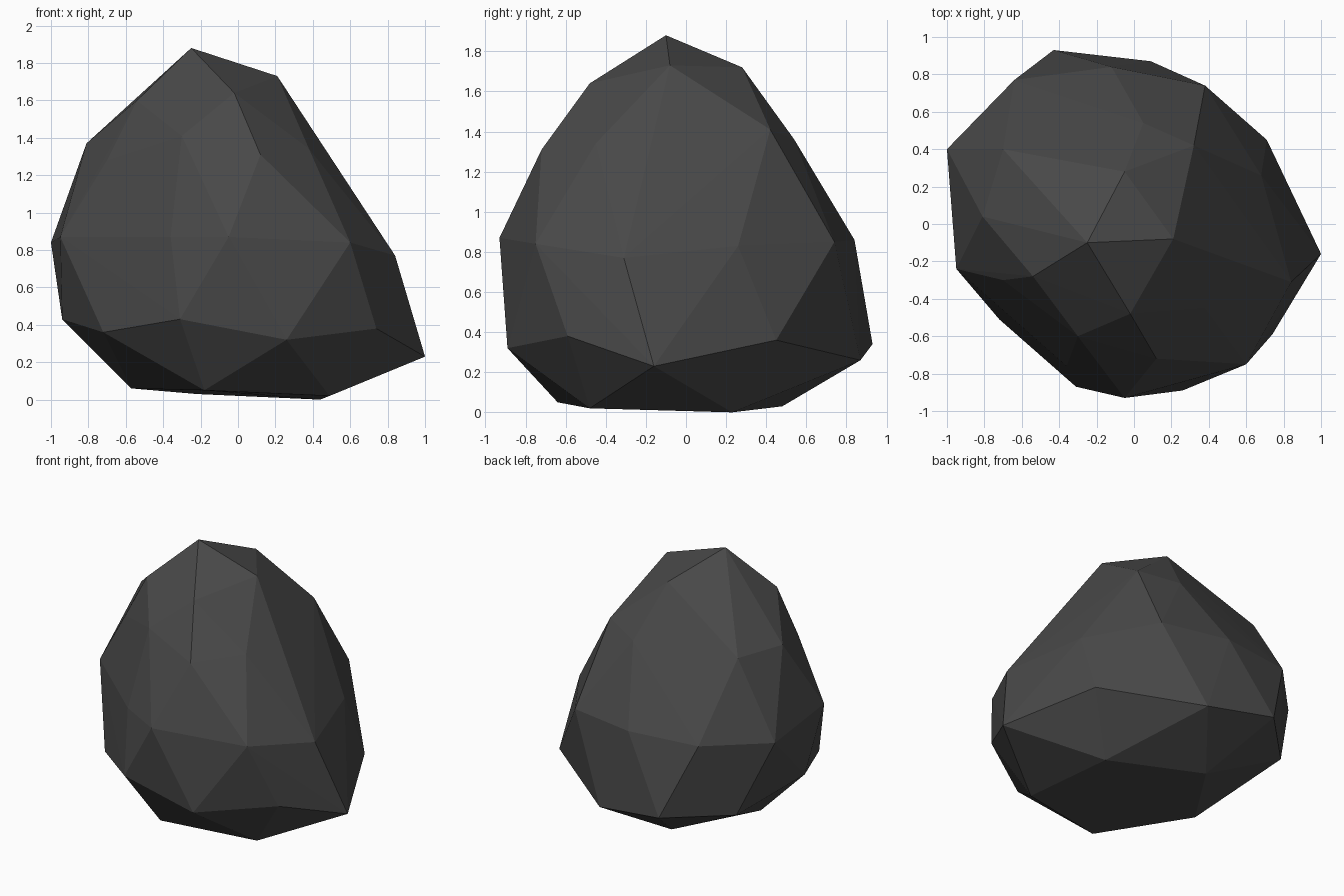
import bpy
import bmesh
from mathutils import Vector

# Corner points of the boulder in hundredths of a unit, ring by ring
CROWN = [(-25, -10, 188), (21, -8, 173), (-5, 28, 172), (-48, 10, 161),
         (-54, -28, 160), (-2, -48, 164)]
SHOULDER = [(12, -72, 131), (38, -45, 134), (40, -4, 139), (32, 42, 141),
            (5, 54, 136), (-70, 40, 138), (-81, 4, 137), (-70, -30, 128),
            (-30, -60, 141)]
WAIST = [(-5, -93, 87), (60, -75, 84), (84, -31, 77), (68, 26, 83),
         (38, 74, 85), (-12, 84, 86), (-64, 77, 86), (-100, 40, 84),
         (-95, -24, 87), (-36, -76, 87)]
SKIRT = [(26, -89, 32), (74, -59, 38), (100, -16, 23), (71, 45, 36),
         (9, 87, 26), (-43, 93, 34), (-80, 56, 32), (-94, -3, 43),
         (-72, -51, 36), (-31, -87, 43)]
BASE = [(-18, -64, 5), (49, -48, 2), (44, 23, 0), (-22, 48, 3), (-57, -5, 6)]


def make_material(name, color):
    material = bpy.data.materials.new(name)
    material.use_nodes = True
    material.diffuse_color = color
    shader = next(node for node in material.node_tree.nodes
                  if node.type == 'BSDF_PRINCIPLED')
    shader.inputs["Base Color"].default_value = color
    shader.inputs["Roughness"].default_value = 0.9
    return material


def make_faceted_stone(name, rings, material):
    """Stretch a faceted skin over all the ring corners."""
    bm = bmesh.new()
    for ring in rings:
        for corner in ring:
            bm.verts.new(Vector(corner) / 100)
    hull = bmesh.ops.convex_hull(bm, input=bm.verts, use_existing_faces=False)
    # Drop any corner that ended up inside the skin
    loose = [vert for vert in bm.verts if not vert.link_faces]
    bmesh.ops.delete(bm, geom=loose, context='VERTS')
    bmesh.ops.recalc_face_normals(bm, faces=bm.faces)
    mesh = bpy.data.meshes.new(name)
    bm.to_mesh(mesh)
    bm.free()
    mesh.materials.append(material)
    mesh.shade_flat()
    stone = bpy.data.objects.new(name, mesh)
    bpy.context.collection.objects.link(stone)
    return stone


default_cube = bpy.data.objects.get("Cube")
if default_cube:
    bpy.data.objects.remove(default_cube, do_unlink=True)

# The boulder
dark_stone = make_material("dark_stone", (0.065, 0.065, 0.065, 1))
make_faceted_stone("boulder", [CROWN, SHOULDER, WAIST, SKIRT, BASE], dark_stone)
